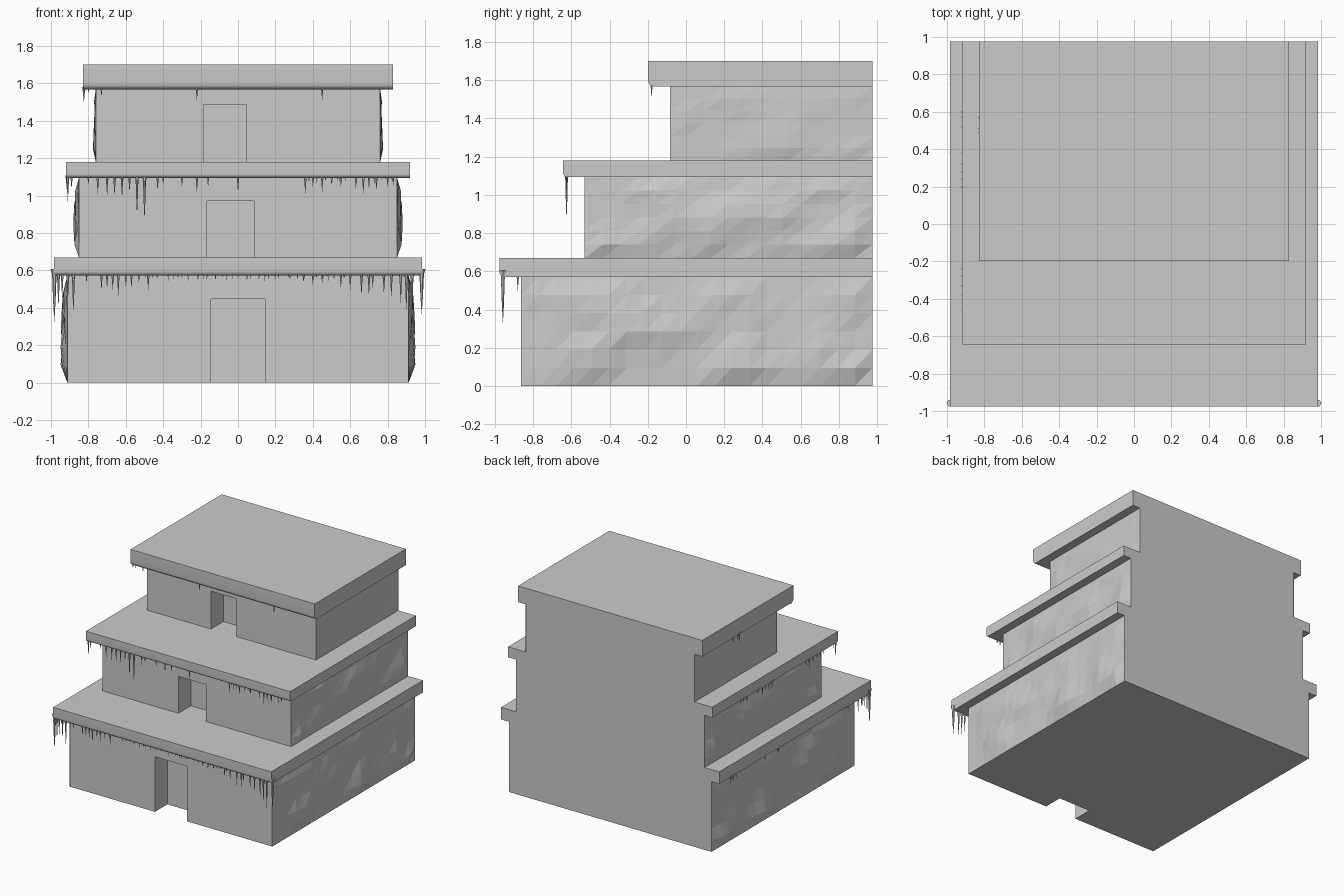
import bpy, bmesh, math, random
from mathutils import Vector, noise

if "Cube" in bpy.data.objects:
    bpy.data.objects.remove(bpy.data.objects["Cube"])

random.seed(4)
BACK = 0.976


def finish(name, bm, smooth=False):
    bmesh.ops.recalc_face_normals(bm, faces=bm.faces[:])
    mesh = bpy.data.meshes.new(name)
    bm.to_mesh(mesh)
    bm.free()
    ob = bpy.data.objects.new(name, mesh)
    bpy.context.collection.objects.link(ob)
    bpy.context.view_layer.objects.active = ob
    if smooth:
        bpy.ops.object.select_all(action='DESELECT')
        ob.select_set(True)
        bpy.ops.object.shade_smooth_by_angle(angle=math.radians(35))
    return ob


def box(name, x0, x1, y0, y1, z0, z1):
    bm = bmesh.new()
    bmesh.ops.create_cube(bm, size=1)
    for v in bm.verts:
        v.co = ((x0 + x1) / 2 + v.co.x * (x1 - x0),
                (y0 + y1) / 2 + v.co.y * (y1 - y0),
                (z0 + z1) / 2 + v.co.z * (z1 - z0))
    return finish(name, bm)


def storey(name, half, front, z0, z1, door):
    # plain block with a doorway recess cut from the front
    body = box(name, -half, half, front, BACK, z0, z1)
    cut = box(name + "_door_cutter", door[0], door[1], front - 0.1, front + 0.16,
              z0 - 0.1, door[2])
    cut.hide_render = True
    mod = body.modifiers.new("doorway", 'BOOLEAN')
    mod.object = cut
    mod.solver = 'EXACT'
    bpy.context.view_layer.objects.active = body
    bpy.ops.object.modifier_apply(modifier=mod.name)
    bpy.data.objects.remove(cut)


def rough_wall(name, side, half, front, z0, z1, bulge, seed):
    # faceted, unevenly bulging side wall, pinned along its border
    cols, rows = round((BACK - front) / 0.092), 6
    bm = bmesh.new()
    grid = []
    for i in range(cols + 1):
        for j in range(rows + 1):
            y = front + (BACK - front) * i / cols
            z = z0 + (z1 - z0) * j / rows
            out = 0.0005
            if 0 < i < cols and 0 < j < rows:
                n = noise.noise(Vector((y * 4, z * 5, seed))) + 0.35
                low = 1 - 0.75 * max(0, j / rows - 0.45)
                out += bulge * min(1, max(0.08, n * 1.3)) * low
            grid.append(bm.verts.new((side * (half + out), y, z)))
    for i in range(cols):
        for j in range(rows):
            a = i * (rows + 1) + j
            b = a + rows + 1
            bm.faces.new((grid[a], grid[b], grid[b + 1]))
            bm.faces.new((grid[a], grid[b + 1], grid[a + 1]))
    ob = finish(name, bm)
    # open sheet: make sure it faces outward
    if ob.data.polygons[0].normal.x * side < 0:
        ob.data.flip_normals()


def slab(name, half, front, z0, z1, r):
    # roof profile with a rounded lower front edge, extruded across x
    prof = [(BACK, z0), (BACK, z1), (front, z1)]
    for k in range(7):
        t = math.pi / 2 * k / 6
        prof.append((front + r - r * math.cos(t), z0 + r - r * math.sin(t)))
    bm = bmesh.new()
    face = bm.faces.new([bm.verts.new((-half, y, z)) for y, z in prof])
    ext = bmesh.ops.extrude_face_region(bm, geom=[face])["geom"]
    bmesh.ops.translate(bm, vec=(2 * half, 0, 0),
                        verts=[g for g in ext if isinstance(g, bmesh.types.BMVert)])
    finish(name, bm, True)


def icicles(name, items, top):
    # each item: x, y, tip height, root radius; a slim two-stage spike
    bm = bmesh.new()
    for x, y, tip, r in items:
        length = top - tip
        prev = None
        for f, s in ((0, 1), (min(0.3, 0.03 / length), 0.6), (0.6, 0.33)):
            ring = [bm.verts.new((x + r * s * math.cos(a * math.tau / 6),
                                  y + r * s * math.sin(a * math.tau / 6),
                                  top - length * f)) for a in range(6)]
            if prev:
                for a in range(6):
                    b = (a + 1) % 6
                    bm.faces.new((prev[a], prev[b], ring[b], ring[a]))
            else:
                bm.faces.new(ring)
            prev = ring
        end = bm.verts.new((x, y, tip))
        for a in range(6):
            bm.faces.new((prev[a], prev[(a + 1) % 6], end))
    finish(name, bm, True)


# tier: body half width, body front, z0, z1, door(x0, x1, top), bulge,
#       slab half width, slab front, slab top, edge radius
tiers = [
    ("lower", 0.912, -0.862, 0.0, 0.572, (-0.145, 0.145, 0.448), 0.036, 0.983, -0.976, 0.67, 0.025),
    ("middle", 0.85, -0.53, 0.67, 1.095, (-0.165, 0.085, 0.97), 0.03, 0.92, -0.643, 1.18, 0.02),
    ("upper", 0.76, -0.083, 1.18, 1.568, (-0.185, 0.043, 1.488), 0.014, 0.83, -0.198, 1.70, 0.03),
]

# icicles along each front edge, in hundredths: x and length
front_ice = [
    [(-96, 17), (-94, 12), (-91, 15), (-88, 20), (-81, 4), (-73, 8), (-70, 7), (-67, 8),
     (-64, 11), (-60, 6), (-57, 7), (-53, 4), (-48, 8), (35, 4), (40, 5), (45, 4), (55, 7),
     (60, 8), (66, 11), (70, 11), (72, 7), (78, 10), (82, 12), (87, 15), (90, 19), (93, 22)],
    [(-91, 13), (-89, 6), (-80, 4), (-75, 9), (-70, 10), (-66, 10), (-62, 11), (-58, 8),
     (-54, 20), (-50, 23), (-43, 7), (-40, 4), (-30, 5), (-22, 8), (-16, 5), (0, 8), (36, 9),
     (40, 5), (45, 8), (50, 4), (55, 5), (63, 6), (67, 9), (70, 6), (74, 7), (80, 5), (83, 4)],
    [(-82, 3), (-80, 2), (-73, 4), (-22, 6), (45, 6)],
]
# icicles along the left edge, in hundredths: y
side_ice = [(82, 79, 75, 38, 22, 20, -69, -82, -88),
            (60, 57, 52, 38, 32, 28, 24, 20, -24, -28, -33, -38, -42, -46),
            (57, 51, 49)]

for n, (name, half, front, z0, z1, door, bulge, sh, sf, top, r) in enumerate(tiers):
    storey(name + "_storey", half, front, z0, z1, door)
    for side, label in ((-1, "left"), (1, "right")):
        rough_wall(f"{name}_{label}_wall", side, half, front, z0, z1, bulge, n * 7.3 + 1.7)
    slab(name + "_roof_slab", sh, sf, z1, top, r)

    y = sf + 0.018
    items = [(x / 100, y, z1 - l / 100, 0.006 + 0.03 * l / 100) for x, l in front_ice[n]]
    if n < 2:   # fine short drips between the long ones
        spans = ((-0.5, 0.6, 34), (0.35, 0.85, 16))[n]
        for k in range(spans[2]):
            x = spans[0] + (spans[1] - spans[0]) * (k + random.random()) / spans[2]
            items.append((x, y, z1 - random.uniform(0.012, 0.035), 0.005))
    for v in side_ice[n]:
        items.append((-sh + 0.006, v / 100, z1 - random.uniform(0.03, 0.08), 0.009))
    icicles(name + "_icicles", items, z1 + 0.012)

# heavy icicles on the two front corners of the lower roof
icicles("corner_icicles", [(-0.982, -0.958, 0.32, 0.02), (0.982, -0.958, 0.36, 0.02)], 0.608)
